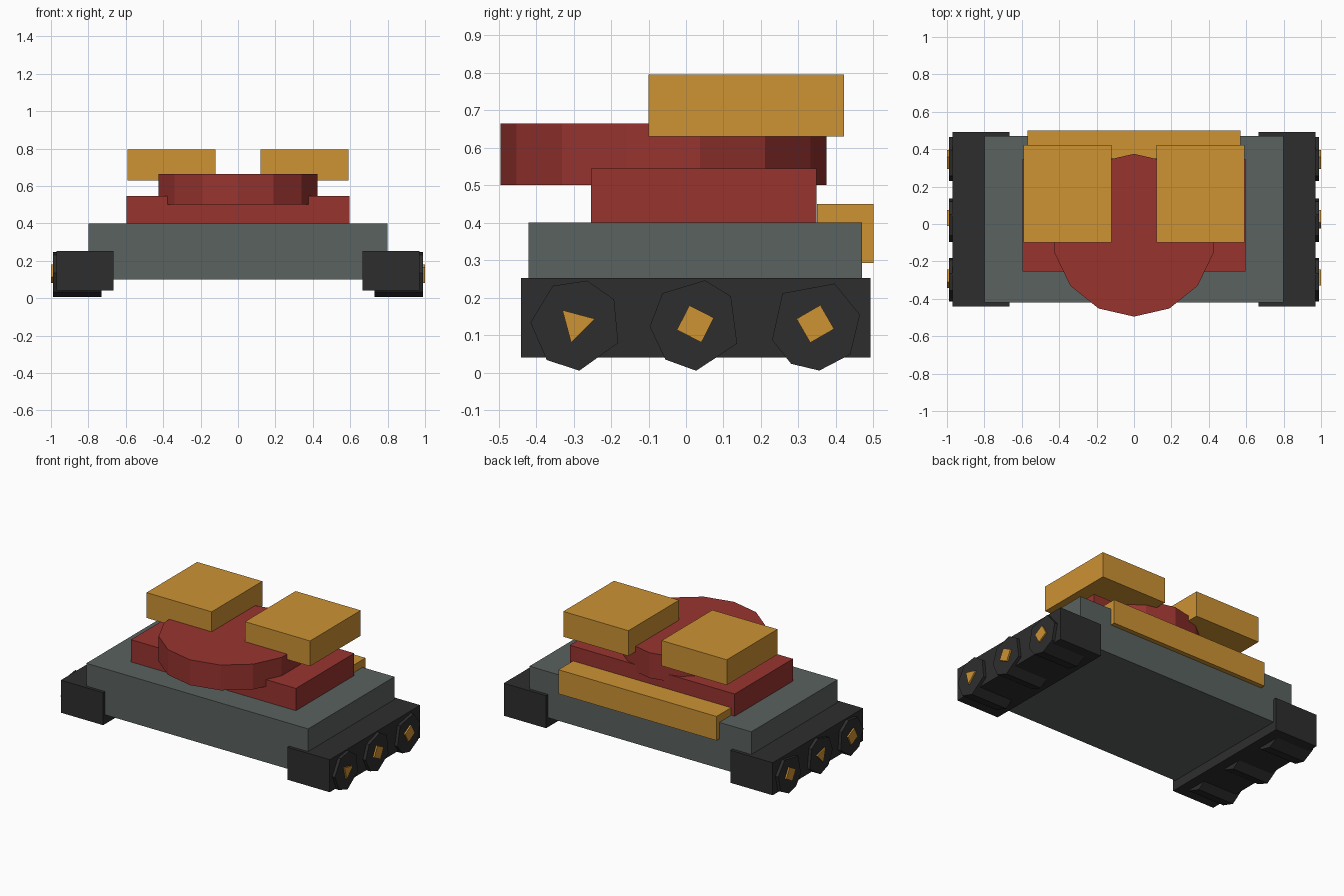
import bpy, bmesh
from math import cos, sin, radians
from mathutils import Vector

cube = bpy.data.objects.get("Cube")
if cube:
    bpy.data.objects.remove(cube, do_unlink=True)


def material(name, rgb):
    mat = bpy.data.materials.new(name)
    mat.use_nodes = True
    colour = (*rgb, 1)
    mat.diffuse_color = colour
    mat.node_tree.nodes["Principled BSDF"].inputs["Base Color"].default_value = colour
    return mat


yellow = material("amber yellow", (0.61, 0.29, 0.034))
red = material("brick red", (0.314, 0.034, 0.028))
grey = material("slate grey", (0.102, 0.122, 0.114))
black = material("rubber black", (0.027, 0.027, 0.027))


def finish(name, bm, mat):
    bmesh.ops.recalc_face_normals(bm, faces=bm.faces)
    mesh = bpy.data.meshes.new(name)
    bm.to_mesh(mesh)
    bm.free()
    mesh.materials.append(mat)
    bpy.context.collection.objects.link(bpy.data.objects.new(name, mesh))


def box(name, x, y, z, mat):
    """Box spanning the given (low, high) ranges."""
    bm = bmesh.new()
    bmesh.ops.create_cube(bm, size=1)
    for v in bm.verts:
        v.co = [r[0] if c < 0 else r[1] for c, r in zip(v.co, (x, y, z))]
    finish(name, bm, mat)


def prism(name, base, sweep, mat):
    """Extrude a polygon along a vector."""
    bm = bmesh.new()
    face = bm.faces.new([bm.verts.new(p) for p in base])
    out = bmesh.ops.extrude_face_region(bm, geom=[face], use_keep_orig=True)
    moved = [g for g in out["geom"] if isinstance(g, bmesh.types.BMVert)]
    bmesh.ops.translate(bm, verts=moved, vec=sweep)
    finish(name, bm, mat)


def side_polygon(x, y, z, radius, angles):
    return [Vector((x, y + radius * cos(radians(a)), z + radius * sin(radians(a))))
            for a in angles]


def spaced(sides, phase):
    return [phase + 360 * i / sides for i in range(sides)]


# Hull and superstructure
box("hull", (-0.8, 0.8), (-0.42, 0.47), (0.1, 0.4), grey)
box("upper_deck", (-0.595, 0.595), (-0.253, 0.348), (0.39, 0.545), red)
box("rear_bar", (-0.57, 0.57), (0.35, 0.5), (0.293, 0.45), yellow)

# Round turret plate
prism("turret", [Vector((0.435 * sin(radians(a)), -0.06 - 0.435 * cos(radians(a)), 0.5))
                 for a in spaced(14, 0)], Vector((0, 0, 0.165)), red)

# Wheel rims are uneven heptagons; hubs are small triangles and squares
rims = [(-0.293, (34, 76, 121, 177, 230, 274, 337)),
        (0.025, (39, 78, 136, 182, 229, 271, 336)),
        (0.345, (13, 65, 136, 199, 238, 275, 320))]
triangle, square, tilted = spaced(3, 15), spaced(4, 18), spaced(4, 75)
hubs = {1: (triangle, square, tilted), -1: (square, triangle, tilted)}

for s, side in ((1, "left"), (-1, "right")):
    # Launcher pods and track housings
    box(side + "_pod", sorted((s * 0.12, s * 0.59)), (-0.1, 0.422), (0.63, 0.795), yellow)
    box(side + "_track", sorted((s * 0.665, s * 0.97)), (-0.44, 0.492), (0.04, 0.252), black)
    for (y, angles), hub, place in zip(rims, hubs[s], ("front", "middle", "rear")):
        prism(f"{side}_{place}_wheel", side_polygon(s * 0.73, y, 0.127, 0.122, angles),
              Vector((s * 0.26, 0, 0)), black)
        prism(f"{side}_{place}_hub", side_polygon(s * 0.985, y, 0.13, 0.052, hub),
              Vector((s * 0.015, 0, 0)), yellow)
